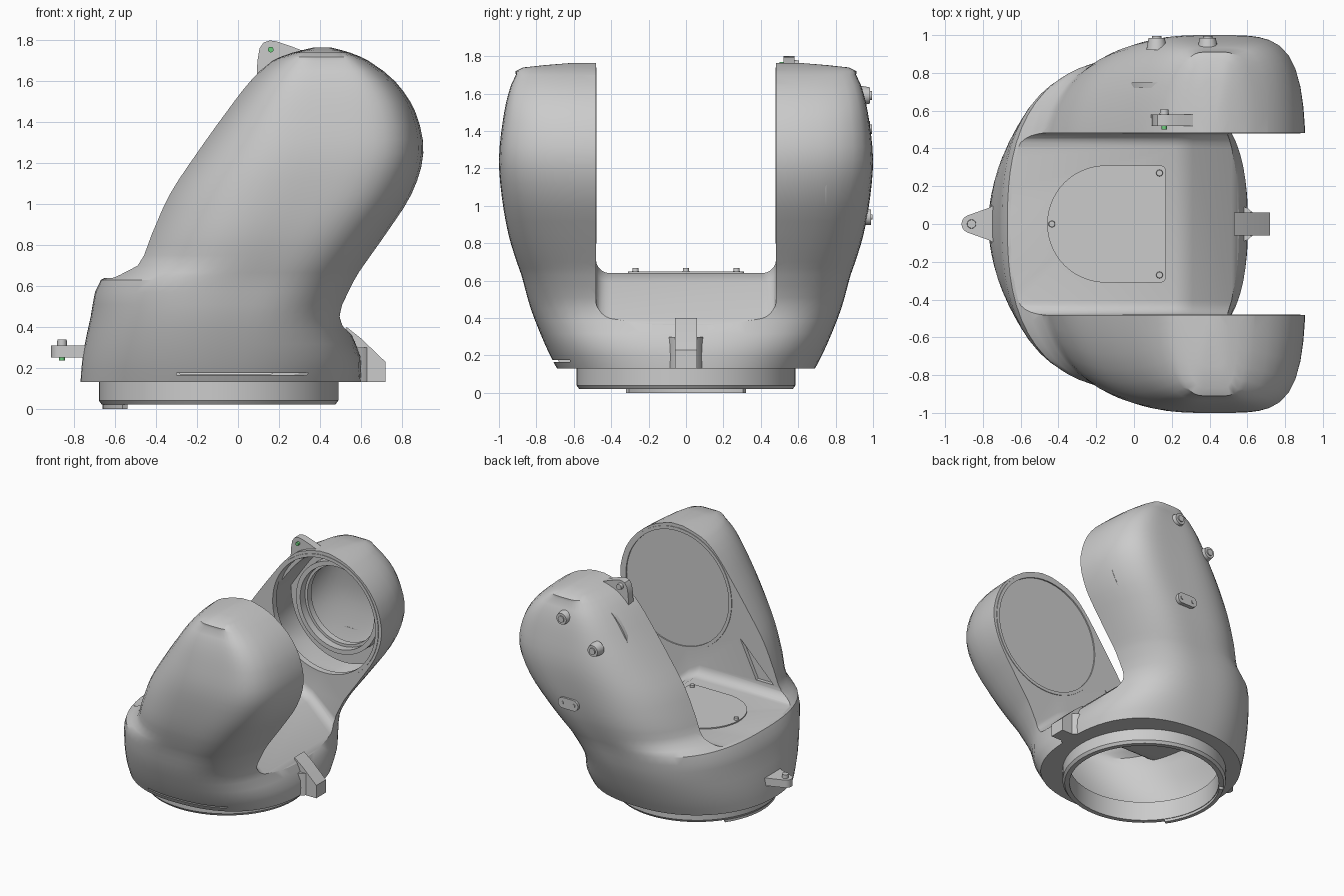
import bpy, bmesh, math
from mathutils import Vector

if "Cube" in bpy.data.objects:
    bpy.data.objects.remove(bpy.data.objects["Cube"])

TAU = math.tau


def finish(name, bm, angle=32):
    bm.normal_update()
    bmesh.ops.recalc_face_normals(bm, faces=bm.faces)
    if bm.calc_volume(signed=True) < 0:
        bmesh.ops.reverse_faces(bm, faces=bm.faces)
    me = bpy.data.meshes.new(name)
    bm.to_mesh(me)
    bm.free()
    ob = bpy.data.objects.new(name, me)
    bpy.context.collection.objects.link(ob)
    smooth(ob, angle)
    return ob


def smooth(ob, angle=32):
    bpy.ops.object.select_all(action='DESELECT')
    ob.select_set(True)
    bpy.context.view_layer.objects.active = ob
    bpy.ops.object.shade_smooth_by_angle(angle=math.radians(angle))


def place(axis, u, v, w):
    return Vector((u, v, w)) if axis == 'z' else Vector((u, w, v))


def loft(name, rings):
    bm = bmesh.new()
    rows = [[bm.verts.new(p) for p in r] for r in rings]
    n = len(rows[0])
    for a, b in zip(rows, rows[1:]):
        for i in range(n):
            bm.faces.new((a[i], a[(i + 1) % n], b[(i + 1) % n], b[i]))
    bm.faces.new(rows[0][::-1])
    bm.faces.new(rows[-1])
    return finish(name, bm)


def prism(name, pts, axis, a, b):
    return loft(name, [[place(axis, u, v, w) for u, v in pts] for w in (a, b)])


def disc(name, c, r, axis, a, b, n=48, taper=0.0):
    ring = lambda rr, w: [place(axis, c[0] + rr * math.cos(TAU * i / n),
                                c[1] + rr * math.sin(TAU * i / n), w) for i in range(n)]
    return loft(name, [ring(r, a), ring(r - taper, b)])


def tube(name, c, axis, section, a0=0.0, a1=TAU, n=64):
    """Revolve a closed (radius, height) section about an axis."""
    bm = bmesh.new()
    full = a1 - a0 > TAU - 0.01
    rows = []
    for i in range(n if full else n + 1):
        t = a0 + (a1 - a0) * i / n
        rows.append([bm.verts.new(place(axis, c[0] + r * math.cos(t), c[1] + r * math.sin(t), h))
                     for r, h in section])
    k = len(section)
    for i in range(n):
        p, q = rows[i], rows[(i + 1) % len(rows)]
        for j in range(k):
            bm.faces.new((p[j], p[(j + 1) % k], q[(j + 1) % k], q[j]))
    if not full:
        bm.faces.new(rows[0][::-1])
        bm.faces.new(rows[-1])
    return finish(name, bm)


def stats(me):
    bm = bmesh.new()
    bm.from_mesh(me)
    r = (round(bm.calc_volume(signed=True), 4), len(bm.faces), sum(not e.is_manifold for e in bm.edges))
    bm.free()
    return r


def cut(ob, cutter):
    before, tool = stats(ob.data), stats(cutter.data)
    m = ob.modifiers.new("cut", 'BOOLEAN')
    m.operation, m.solver, m.object = 'DIFFERENCE', 'EXACT', cutter
    bpy.context.view_layer.objects.active = ob
    bpy.ops.object.modifier_apply(modifier=m.name)
    after = stats(ob.data)
    print(ob.name, cutter.name, before, tool, after)
    if after[0] < .02 or after[0] > before[0] + .001:
        raise RuntimeError(f"{ob.name} {cutter.name} {before} {tool} {after}")
    bpy.data.objects.remove(cutter)


# Body sections by height: z, left x, right x, half width, x of widest point
KEYS = [(.13, -.77, .60, .69, -.09), (.25, -.76, .60, .75, -.07), (.45, -.72, .53, .83, -.02),
        (.63, -.67, .59, .88, .07), (.70, -.54, .63, .905, .12), (.85, -.46, .73, .95, .20),
        (1.05, -.36, .855, .985, .32), (1.25, -.22, .91, 1.0, .40), (1.45, -.07, .87, .98, .41),
        (1.6, .05, .77, .95, .41), (1.7, .16, .64, .91, .41), (1.74, .26, .55, .87, .41),
        (1.765, .36, .46, .60, .41)]


def hull(name, inset=0.0):
    sections = []
    for i in range(len(KEYS) - 1):
        steps = 3 if i in (1, 2, 4, 5, 6, 7, 8) else 2
        k = [KEYS[max(i - 1, 0)], KEYS[i], KEYS[i + 1], KEYS[min(i + 2, len(KEYS) - 1)]]
        for s in range(steps):
            t = s / steps
            row = [k[1][0] + (k[2][0] - k[1][0]) * t]
            for j in range(1, 5):
                m1 = (k[2][j] - k[0][j]) / (k[2][0] - k[0][0]) * (k[2][0] - k[1][0])
                m2 = (k[3][j] - k[1][j]) / (k[3][0] - k[1][0]) * (k[2][0] - k[1][0])
                row.append((2*t**3 - 3*t*t + 1) * k[1][j] + (t**3 - 2*t*t + t) * m1
                           + (3*t*t - 2*t**3) * k[2][j] + (t**3 - t*t) * m2)
            sections.append(row)
    sections.append(KEYS[-1])
    rings = []
    for z, xl, xr, yo, c in sections:
        f = (z - .13) / 1.635
        nl, nr = 2.1 + 1.6 * f, 2.5 + 3 * f
        zz = .17 + f * 1.55 if inset else z
        ring = []
        for i in range(72):
            co, si = math.cos(TAU * (i + .5) / 72), math.sin(TAU * (i + .5) / 72)
            n = nr if co > 0 else nl
            r = (abs(co) ** n + abs(si) ** n) ** (-1 / n)
            a = max((xr - c if co > 0 else c - xl) - inset, .01)
            ring.append(Vector((c + a * r * co, (yo - inset) * r * si, zz)))
        rings.append(ring)
    return loft(name, rings)


def trough(g=0.0):
    """Space between the two arms: U sections with filleted bottom corners."""
    h, rad, rings = .482 + g, .075, []
    for x, z in [(-1.5, .64), (.22, .64), (.31, .59), (.59, .33), (.64, .31), (1.3, .31)]:
        arc = [(h - rad + rad * math.sin(t), z - g + rad - rad * math.cos(t))
               for t in [math.pi / 2 * i / 5 for i in range(6)]]
        half = arc + [(h, 2.2)]
        rings.append([Vector((x - g * .4, y, w)) for y, w in half]
                     + [Vector((x - g * .4, -y, w)) for y, w in half[::-1]])
    return loft("trough_cutter", rings)


CAP = (.41, 1.27)
BASE = (-.095, 0)

# Hollow forked housing
body = hull("fork_housing")
cavity = hull("cavity_cutter", .045)
cut(cavity, trough(.045))
cut(body, trough())
cut(body, cavity)
cut(body, disc("base_cutter", BASE, .535, 'z', 0, .25, 64))
cut(body, disc("cap_cutter", CAP, .445, 'y', -.56, .56, 64))
# Shallow pockets beside the neck of each arm
for s in (-1, 1):
    cut(body, prism("pocket_cutter", [(-.42, .73), (-.27, .73), (-.13, 1.02)], 'y', s * .40, s * .51))
# Narrow seam slit low on the front arm
cut(body, prism("slit_cutter", [(-.3, -.9), (.4, -.9), (.4, -.62), (-.3, -.62)], 'z', .165, .176))
smooth(body, 30)

# Base collar and its locating tab
tube("base_collar", BASE, 'z', [(.535, .02), (.57, .02), (.585, .04), (.585, .14), (.535, .14)])
tube("base_tab", BASE, 'z', [(.54, 0), (.568, 0), (.568, .03), (.54, .03)],
     math.pi - .6, math.pi + .6, 20)

# Front arm closed cover, raised rims on both arms
disc("bearing_cover", CAP, .45, 'y', -.525, -.488, 64)
for s, nm in ((-1, "front"), (1, "rear")):
    tube(nm + "_cap_rim", CAP, 'y', [(.445, s * .478), (.47, s * .478), (.475, s * .52), (.445, s * .52)])

# Rear arm bearing seat inside the open socket
tube("bearing_seat", CAP, 'y', [(.32, .64), (.355, .64), (.355, .72), (.455, .72), (.455, .75), (.32, .75)])
tube("seat_lip", CAP, 'y', [(.30, .70), (.325, .70), (.325, .75), (.30, .75)])

# Deck cover plate and screws
arc = [(-.15 + .31 * math.cos(t), .31 * math.sin(t))
       for t in [math.pi / 2 + math.pi * i / 28 for i in range(29)]]
rnd = lambda cx, cy, a: [(cx + .03 * math.cos(a + i * math.pi / 8),
                          cy + .03 * math.sin(a + i * math.pi / 8)) for i in range(5)]
prism("deck_cover", arc + rnd(.14, -.28, -math.pi / 2) + rnd(.14, .28, 0), 'z', .63, .649)
for i, p in enumerate([(.135, .27), (.135, -.27), (-.435, 0)]):
    disc(f"deck_screw_{i}", p, .019, 'z', .635, .667, 16, .003)

# Stop lug on the right
prism("stop_lug", [(.55, .13), (.72, .13), (.72, .23), (.6, .345), (.53, .40), (.53, .34)], 'y', -.06, .06)
prism("stop_lug_foot", [(.52, -.11), (.6, -.085), (.63, -.06), (.63, .06), (.6, .085), (.52, .11)],
      'z', .13, .30)

# Hook lug on the left and hook lug on top, each with a pin
green = bpy.data.materials.new("green")
green.diffuse_color = (.15, .6, .2, 1)
green.use_nodes = True
green.node_tree.nodes["Principled BSDF"].inputs["Base Color"].default_value = green.diffuse_color
tip = [(-.865 + .048 * math.cos(t), .048 * math.sin(t))
       for t in [math.pi * (.6 + .8 * i / 10) for i in range(11)]]
prism("side_lug", [(-.72, .11), (-.77, .085)] + tip + [(-.77, -.085), (-.72, -.11)], 'z', .25, .31)
disc("side_pin", (-.86, 0), .026, 'z', .255, .338, 16, .003)
disc("side_pin_tip", (-.86, 0), .014, 'z', .235, .26, 12).data.materials.append(green)
prism("top_lug", [(.09, 1.60), (.095, 1.70), (.105, 1.76), (.125, 1.79), (.155, 1.80), (.19, 1.795),
                  (.25, 1.775), (.315, 1.75), (.315, 1.70)], 'y', .52, .58)
disc("top_pin", (.16, 1.755), .025, 'y', .575, .605, 16, .003)
disc("top_pin_tip", (.16, 1.755), .014, 'y', .50, .525, 12).data.materials.append(green)

# Bosses on the outside of the rear arm
for i, (x, z) in enumerate([(.39, 1.59), (.12, 1.41)]):
    disc(f"boss_{i}", (x, z), .055, 'y', .92, .985, 24, .012)
    disc(f"boss_screw_{i}", (x, z), .025, 'y', .98, .994, 16)
ends = [(.33 + (.045 if math.cos(t) > 0 else -.045) + .042 * math.cos(t), .94 + .042 * math.sin(t))
        for t in [TAU * (i + .5) / 20 for i in range(20)]]
prism("oblong_boss", ends, 'y', .93, .99)
for x in (.28, .38):
    disc("oblong_boss_screw", (x, .94), .014, 'y', .985, .996, 12)
